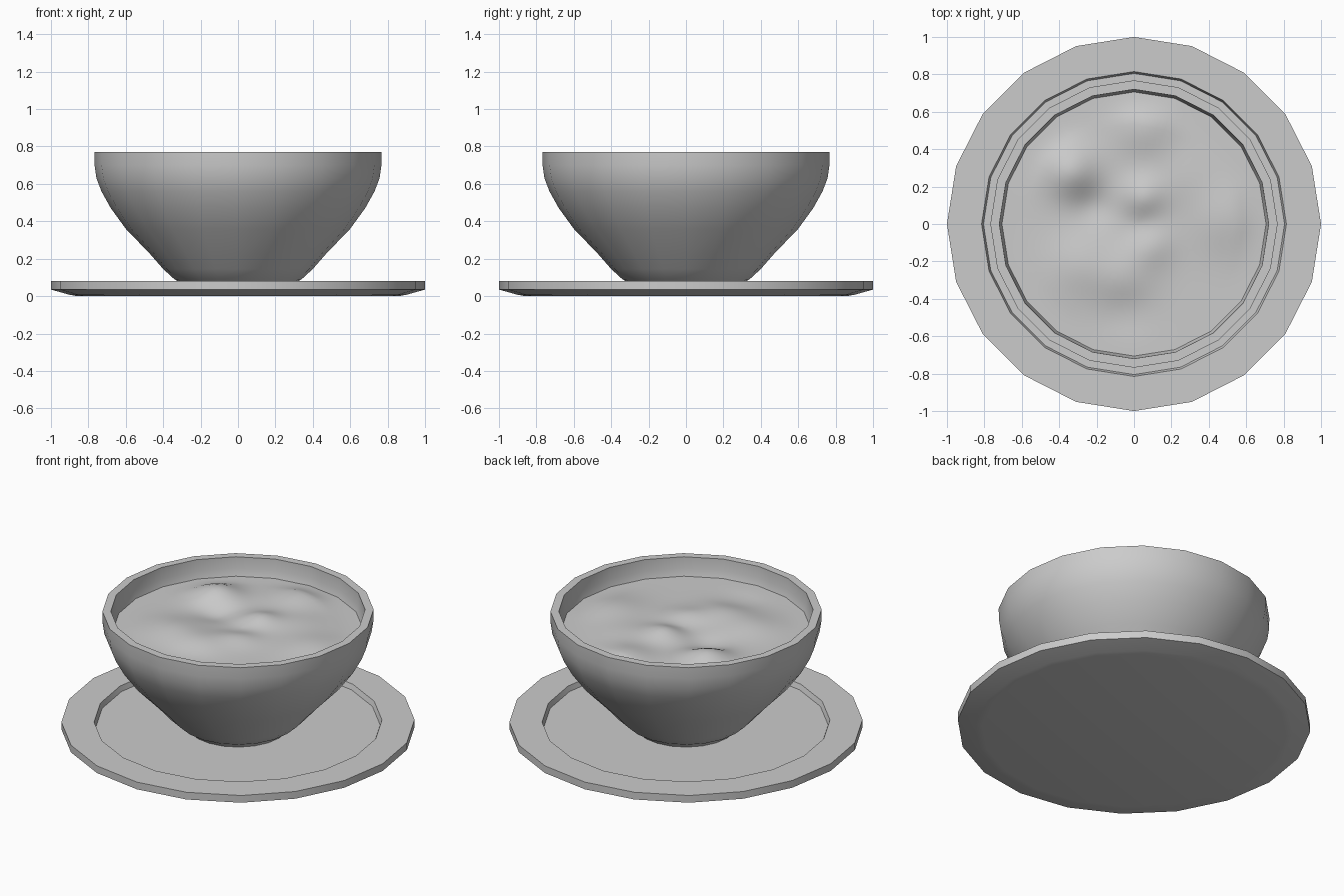
import bpy, bmesh, math

if "Cube" in bpy.data.objects:
    bpy.data.objects.remove(bpy.data.objects["Cube"])

SIDES = 20


def finish(name, bm, angle):
    bmesh.ops.recalc_face_normals(bm, faces=bm.faces)
    me = bpy.data.meshes.new(name)
    bm.to_mesh(me)
    bm.free()
    ob = bpy.data.objects.new(name, me)
    bpy.context.collection.objects.link(ob)
    bpy.ops.object.select_all(action='DESELECT')
    ob.select_set(True)
    bpy.context.view_layer.objects.active = ob
    bpy.ops.object.shade_smooth_by_angle(angle=math.radians(angle))
    return ob


def lathe(name, profile, angle=30):
    """Spin an (r, z) profile that starts and ends on the axis."""
    bm = bmesh.new()
    verts = [bm.verts.new((r, 0, z)) for r, z in profile]
    edges = [bm.edges.new(p) for p in zip(verts, verts[1:])]
    bmesh.ops.spin(bm, geom=verts + edges, cent=(0, 0, 0), axis=(0, 0, 1),
                   angle=2 * math.pi, steps=SIDES, use_duplicate=False)
    bmesh.ops.remove_doubles(bm, verts=bm.verts, dist=0.0005)
    return finish(name, bm, angle)


# Saucer with a raised flat rim and a sunken floor
lathe("saucer", [(0, 0), (0.86, 0.0), (0.90, 0.007), (1.0, 0.035), (1.0, 0.08),
                 (0.815, 0.08), (0.805, 0.048), (0, 0.048)])

# Bowl with a small foot and thick wall
lathe("bowl", [(0, 0.049), (0.285, 0.049), (0.295, 0.065), (0.34, 0.09), (0.40, 0.145),
               (0.47, 0.225), (0.60, 0.36), (0.68, 0.47), (0.73, 0.56), (0.757, 0.63),
               (0.767, 0.70), (0.768, 0.77), (0.72, 0.77), (0.718, 0.70), (0.70, 0.63),
               (0.63, 0.49), (0.54, 0.37), (0.41, 0.24), (0.29, 0.12), (0, 0.11)])

# Lumpy soup surface: (x, y, height, width) bumps
BUMPS = [(-0.34, 0.28, 0.065, 0.10), (0.06, 0.52, 0.04, 0.11), (0.04, -0.02, -0.02, 0.08),
         (0.05, 0.14, 0.045, 0.08), (0.08, -0.10, 0.035, 0.09), (-0.29, -0.22, 0.03, 0.12),
         (-0.05, -0.30, 0.03, 0.11), (0.48, 0.03, 0.03, 0.13), (0.25, 0.25, 0.02, 0.12),
         (-0.22, 0.10, -0.025, 0.08), (-0.05, -0.45, -0.015, 0.10)]


def soup_height(x, y):
    return 0.655 + sum(h * math.exp(-((x - a) ** 2 + (y - b) ** 2) / (2 * w * w))
                       for a, b, h, w in BUMPS)


bm = bmesh.new()
segs, rings, step = SIDES * 4, 24, 2 * math.pi / SIDES
centre = bm.verts.new((0, 0, soup_height(0, 0)))
prev = None
for k in range(1, rings + 1):
    row = []
    fade = min(1.0, (1 - k / rings) * 5)
    for i in range(segs):
        a = 2 * math.pi * i / segs
        # follow the straight sides of the bowl
        r = 0.706 * k / rings * math.cos(step / 2) / math.cos(a % step - step / 2)
        x, y = r * math.cos(a), r * math.sin(a)
        row.append(bm.verts.new((x, y, 0.655 + (soup_height(x, y) - 0.655) * fade)))
    for i in range(segs):
        j = (i + 1) % segs
        if prev:
            bm.faces.new((prev[i], row[i], row[j], prev[j]))
        else:
            bm.faces.new((centre, row[i], row[j]))
    prev = row
finish("soup", bm, 60)
